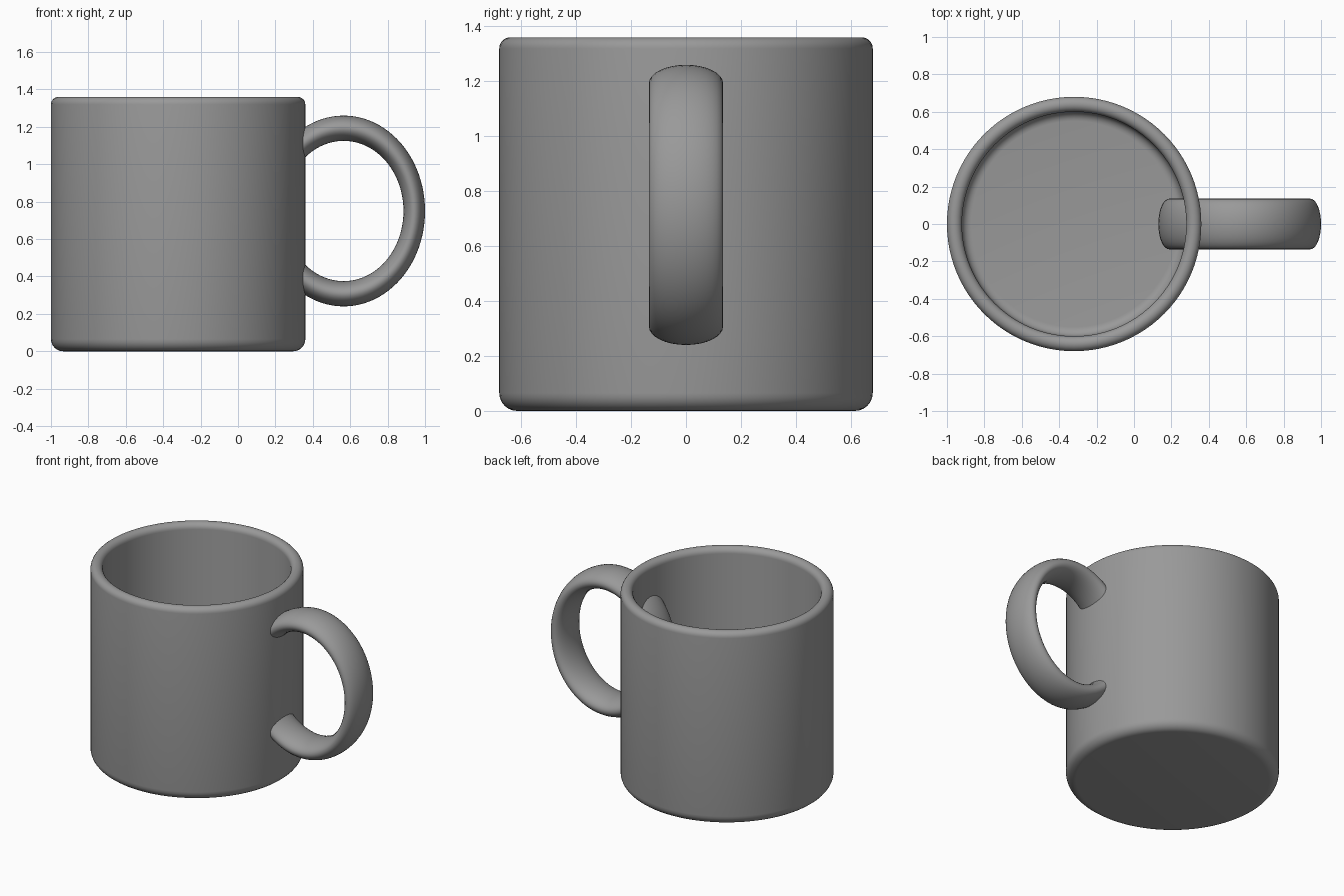
import bpy, bmesh, math

if "Cube" in bpy.data.objects:
    bpy.data.objects.remove(bpy.data.objects["Cube"])

grey = bpy.data.materials.new("grey ceramic")
grey.diffuse_color = (0.32, 0.32, 0.32, 1)
grey.use_nodes = True
grey.node_tree.nodes["Principled BSDF"].inputs["Base Color"].default_value = grey.diffuse_color


def finish(obj):
    """Assign the material and smooth-shade all but sharp edges."""
    obj.data.materials.append(grey)
    bpy.ops.object.select_all(action='DESELECT')
    obj.select_set(True)
    bpy.context.view_layer.objects.active = obj
    bpy.ops.object.shade_smooth_by_angle(angle=math.radians(35))


def arc(cr, cz, rad, a0, a1, n=6):
    """Quarter-round points of a profile, as (radius, height)."""
    angles = [math.radians(a0 + (a1 - a0) * i / n) for i in range(n + 1)]
    return [(cr + rad * math.cos(a), cz + rad * math.sin(a)) for a in angles]


def lathe(name, profile, centre, segments=96):
    """Spin a profile that starts and ends on the axis."""
    bm = bmesh.new()
    verts = [bm.verts.new((r, 0, z)) for r, z in profile]
    edges = [bm.edges.new(pair) for pair in zip(verts, verts[1:])]
    bmesh.ops.spin(bm, geom=verts + edges, cent=(0, 0, 0), axis=(0, 0, 1),
                   angle=2 * math.pi, steps=segments, use_duplicate=False)
    bmesh.ops.remove_doubles(bm, verts=bm.verts, dist=1e-5)
    bmesh.ops.recalc_face_normals(bm, faces=bm.faces)
    mesh = bpy.data.meshes.new(name)
    bm.to_mesh(mesh)
    bm.free()
    obj = bpy.data.objects.new(name, mesh)
    obj.location = centre
    bpy.context.collection.objects.link(obj)
    finish(obj)


# Cup: rounded foot, straight wall, rounded rim, hollow with filleted floor
R, INNER, H, FLOOR = 0.68, 0.60, 1.36, 0.08
profile = [(0, 0)]
profile += arc(R - 0.065, 0.065, 0.065, -90, 0)
profile += arc(R - 0.04, H - 0.04, 0.04, 0, 90)
profile += arc(INNER + 0.04, H - 0.04, 0.04, 90, 180)[1:]
profile += arc(INNER - 0.05, FLOOR + 0.05, 0.05, 0, -90)
profile += [(0, FLOOR)]
lathe("cup", profile, (-0.32, 0, 0))

# Handle: a full ring, stretched sideways, passing through the cup wall
bpy.ops.mesh.primitive_torus_add(major_segments=96, minor_segments=32,
                                 major_radius=0.4425, minor_radius=0.0675,
                                 location=(0.565, 0, 0.75),
                                 rotation=(math.pi / 2, 0, 0))
handle = bpy.context.object
handle.name = "handle"
handle.scale = (0.853, 1.0, 2.0)
bpy.ops.object.transform_apply(location=False, rotation=True, scale=True)
finish(handle)
